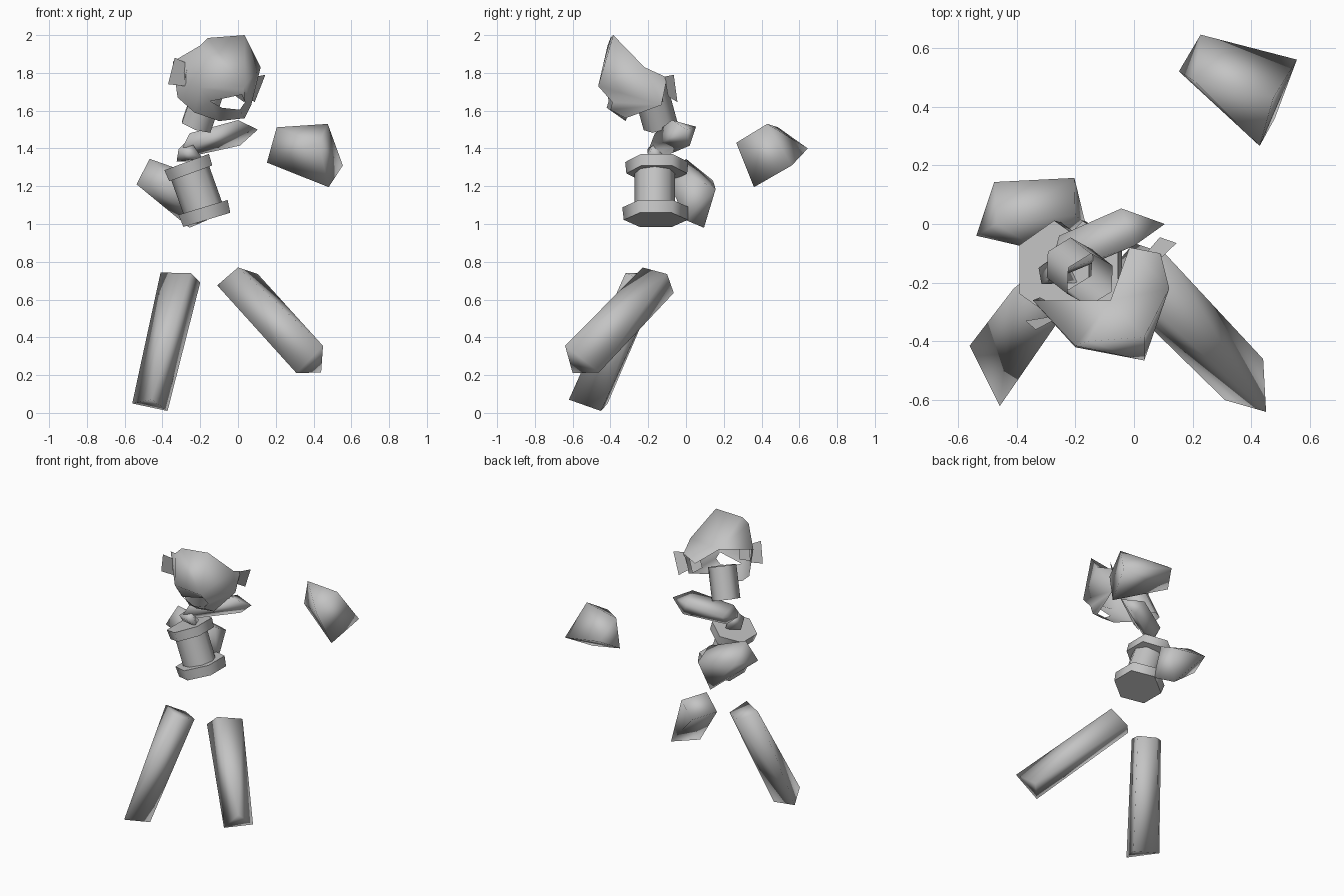
import bpy, bmesh, math
from mathutils import Vector, Matrix

if "Cube" in bpy.data.objects:
    bpy.data.objects.remove(bpy.data.objects["Cube"])

grey = bpy.data.materials.new("plain grey")
grey.diffuse_color = (0.55, 0.55, 0.55, 1)
grey.use_nodes = True
grey.node_tree.nodes["Principled BSDF"].inputs["Base Color"].default_value = grey.diffuse_color


def finish(name, bm, smooth=True):
    bmesh.ops.recalc_face_normals(bm, faces=bm.faces)
    me = bpy.data.meshes.new(name)
    bm.to_mesh(me)
    bm.free()
    me.materials.append(grey)
    for p in me.polygons:
        p.use_smooth = smooth
    ob = bpy.data.objects.new(name, me)
    bpy.context.collection.objects.link(ob)
    return ob


def block(name, corners):
    """Faceted solid wrapped round a few corners."""
    bm = bmesh.new()
    vs = [bm.verts.new(c) for c in corners]
    res = bmesh.ops.convex_hull(bm, input=vs)
    loose = [v for v in bm.verts if not v.link_faces]
    bmesh.ops.delete(bm, geom=loose, context='VERTS')
    return finish(name, bm)


def drum(name, start, end, r1, r2, sides, squash=1.0, caps=True):
    """Straight drum between two points."""
    a, b = Vector(start), Vector(end)
    bm = bmesh.new()
    bmesh.ops.create_cone(bm, cap_ends=caps, segments=sides,
                          radius1=r1, radius2=r2, depth=(b - a).length)
    bm.transform(Matrix.Diagonal((1, squash, 1, 1)))
    turn = Vector((0, 0, 1)).rotation_difference(b - a).to_matrix().to_4x4()
    bm.transform(Matrix.Translation((a + b) / 2) @ turn)
    ob = finish(name, bm)
    ob.data.polygons.foreach_set("use_smooth", [len(p.vertices) == 4 for p in ob.data.polygons])
    return ob


def plate(name, corners):
    bm = bmesh.new()
    bm.faces.new([bm.verts.new(c) for c in corners])
    return finish(name, bm, False)


# Legs
block("right_leg", [
    (0.45, -0.64, 0.355), (0.44, -0.46, 0.215), (0.31, -0.60, 0.21),
    (-0.11, -0.19, 0.675), (0.0, -0.23, 0.77), (0.105, -0.10, 0.735),
    (0.0, -0.065, 0.635)])
block("left_leg", [
    (-0.457, -0.62, 0.07), (-0.56, -0.415, 0.05), (-0.373, -0.45, 0.01),
    (-0.41, -0.22, 0.743), (-0.25, -0.32, 0.74), (-0.20, -0.20, 0.69),
    (-0.31, -0.14, 0.69)])

# Hands
block("right_hand", [
    (0.475, 0.43, 1.53), (0.205, 0.487, 1.512), (0.555, 0.56, 1.31),
    (0.48, 0.36, 1.195), (0.153, 0.52, 1.325), (0.227, 0.645, 1.40),
    (0.428, 0.266, 1.43)])
block("left_hand", [
    (-0.468, 0.0, 1.345), (-0.537, -0.04, 1.21), (-0.476, 0.143, 1.23),
    (-0.203, 0.157, 1.185), (-0.257, 0.095, 0.98), (-0.165, 0.0, 1.02),
    (-0.32, -0.09, 1.22), (-0.20, 0.03, 1.25)])

# Torso: hip band, waist and chest band on one leaning axis
drum("hip_band", (-0.165, -0.16, 1.022), (-0.185, -0.16, 1.088), 0.15, 0.157, 6, 1.13)
drum("waist", (-0.185, -0.165, 1.08), (-0.255, -0.165, 1.275), 0.107, 0.107, 8)
drum("chest_band", (-0.250, -0.155, 1.268), (-0.272, -0.155, 1.328), 0.14, 0.145, 6, 1.15)

# Arm and shoulder joint
block("upper_arm", [
    (0.105, 0.0, 1.50), (0.0, -0.075, 1.55), (-0.043, 0.053, 1.515),
    (0.01, 0.02, 1.415), (-0.257, -0.165, 1.48), (-0.255, -0.04, 1.44),
    (-0.24, -0.11, 1.36), (-0.30, -0.20, 1.39)])
block("shoulder", [
    (-0.315, -0.205, 1.395), (-0.26, -0.16, 1.45), (-0.24, -0.09, 1.33),
    (-0.325, -0.15, 1.33), (-0.19, -0.20, 1.35)])

# Neck
drum("neck", (-0.22, -0.135, 1.52), (-0.15, -0.19, 1.72), 0.092, 0.092, 6, 1.0, False)

# Head: open shell with a mouth opening
V = {
    "crown": (0.035, -0.385, 2.0), "crown_l": (-0.16, -0.40, 1.985),
    "brow_l": (-0.20, -0.415, 1.945), "temple_l": (-0.345, -0.26, 1.86),
    "nape": (-0.08, -0.26, 1.79), "back_r": (-0.015, -0.08, 1.74),
    "temple_r": (0.12, -0.22, 1.83), "ear_r": (0.09, -0.10, 1.775),
    "nose": (0.035, -0.465, 1.73), "cheek_l": (-0.20, -0.42, 1.72),
    "jaw_l": (-0.32, -0.25, 1.67), "jaw_r": (0.07, -0.13, 1.63),
    "chin_r": (0.035, -0.32, 1.56), "chin": (-0.10, -0.32, 1.545),
    "chin_l": (-0.23, -0.30, 1.59), "lip_l": (-0.145, -0.41, 1.65),
    "lip_top": (0.02, -0.41, 1.685), "lip_r": (0.037, -0.39, 1.645),
    "lip_low_r": (0.01, -0.40, 1.605), "lip_low_l": (-0.085, -0.42, 1.615),
}
FACES = [
    "crown crown_l nape", "crown_l brow_l nape", "brow_l temple_l nape",
    "crown nape temple_r", "temple_r nape back_r ear_r",
    "crown temple_r nose", "crown nose crown_l", "crown_l nose brow_l",
    "brow_l nose cheek_l", "brow_l cheek_l temple_l", "temple_l cheek_l jaw_l",
    "cheek_l nose lip_top lip_l", "cheek_l lip_l chin_l jaw_l",
    "temple_r ear_r jaw_r", "nose temple_r jaw_r lip_r", "nose lip_r lip_top",
    "lip_l lip_low_l chin", "lip_l chin chin_l",
    "lip_low_l lip_low_r chin_r chin", "lip_low_r lip_r jaw_r chin_r",
]
bm = bmesh.new()
verts = {k: bm.verts.new(c) for k, c in V.items()}
for f in FACES:
    bm.faces.new([verts[k] for k in f.split()])
finish("head", bm)

# Ears: an outer and an inner plate on each side
EARS = {
    "right": ([(0.088, -0.045, 1.645), (0.145, -0.065, 1.79),
               (0.095, -0.113, 1.78), (0.045, -0.095, 1.675)], (-0.055, -0.075, 0)),
    "left": ([(-0.335, -0.36, 1.88), (-0.267, -0.325, 1.85),
              (-0.28, -0.315, 1.73), (-0.37, -0.33, 1.74)], (0.08, 0.005, 0)),
}
for side, (pts, shift) in EARS.items():
    plate(side + "_outer_ear", pts)
    plate(side + "_inner_ear", [Vector(p) + Vector(shift) for p in pts])
